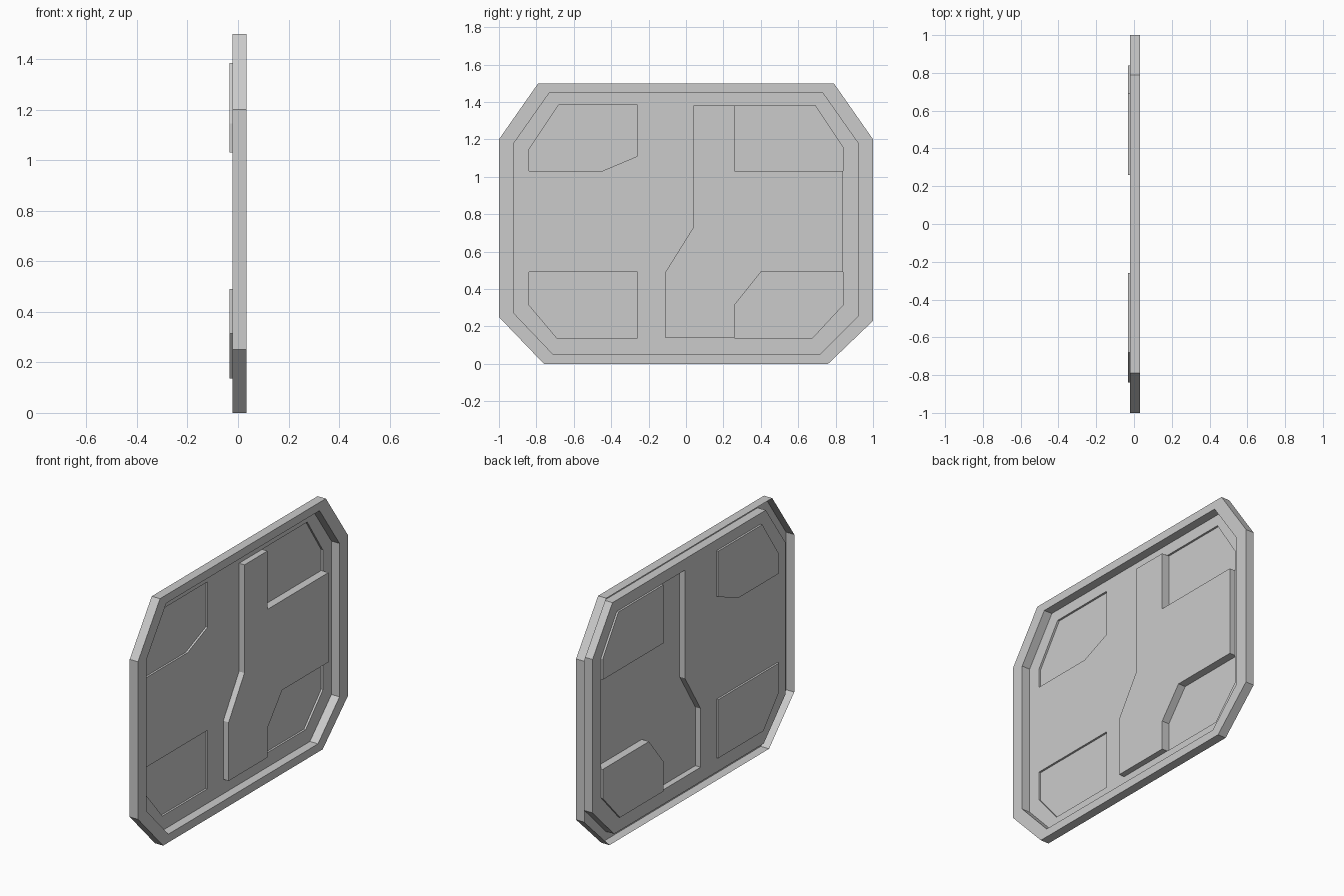
import bpy, bmesh

if "Cube" in bpy.data.objects:
    bpy.data.objects.remove(bpy.data.objects["Cube"])

RIM, PANEL, BLOCK, PAD = 0.033, -0.021, 0.015, -0.033   # x levels of the sheet

# Outlines in (y, z), counter-clockwise seen from +x
outer = [(-.76, 0), (.76, 0), (1, .23), (1, 1.2), (.79, 1.5), (-.79, 1.5), (-1, 1.2), (-1, .25)]
inner = [(-.71, .05), (.715, .05), (.92, .255), (.92, 1.18), (.73, 1.45), (-.73, 1.45), (-.92, 1.18), (-.92, .27)]
reliefs = {
    "upper_left_recess": (PAD, [(-.84, 1.03), (-.45, 1.03), (-.26, 1.11), (-.26, 1.385), (-.68, 1.385), (-.84, 1.145)]),
    "lower_left_recess": (PAD, [(-.69, .137), (-.26, .137), (-.26, .49), (-.84, .49), (-.84, .315)]),
    "upper_right_recess": (PAD, [(.26, 1.03), (.84, 1.03), (.84, 1.155), (.69, 1.382), (.26, 1.382)]),
    "lower_right_recess": (PAD, [(.26, .137), (.675, .137), (.84, .315), (.84, .49), (.40, .49), (.26, .315)]),
    "raised_block": (BLOCK, [(-.11, .137), (.26, .137), (.26, .315), (.40, .49), (.84, .49), (.84, 1.03),
                             (.26, 1.03), (.26, 1.382), (.04, 1.382), (.04, .73), (-.11, .49)]),
}


def edges_of(loop):
    return list(zip(loop, loop[1:] + loop[:1]))


def finish(bm, name):
    mesh = bpy.data.meshes.new(name)
    bm.to_mesh(mesh)
    bm.free()
    bpy.context.collection.objects.link(bpy.data.objects.new(name, mesh))


def ring(bm, loop, x):
    return [bm.verts.new((x, y, z)) for y, z in loop]


def bridge(bm, a, b):
    n = len(a)
    for i in range(n):
        j = (i + 1) % n
        bm.faces.new((a[i], a[j], b[j], b[i]))


# Open-backed frame: outer wall, front rim, inner wall
bm = bmesh.new()
rings = [ring(bm, outer, PANEL - .001), ring(bm, outer, RIM), ring(bm, inner, RIM), ring(bm, inner, PANEL)]
for a, b in zip(rings, rings[1:]):
    bridge(bm, a, b)
finish(bm, "frame")

# Recesses and raised block: flat face plus walls back to the panel level
for name, (x, loop) in reliefs.items():
    bm = bmesh.new()
    base, top = ring(bm, loop, PANEL), ring(bm, loop, x)
    bridge(bm, base, top)
    bm.faces.new(top)
    finish(bm, name)

# Panel with openings under the reliefs (edges shared by two reliefs are dropped)
border = {}
for loop in [inner] + [l for _, l in reliefs.values()]:
    for a, b in edges_of(loop):
        key = tuple(sorted((a, b)))
        border[key] = border.get(key, 0) + 1
bm = bmesh.new()
verts = {}
for key, count in border.items():
    if count == 1:
        ends = []
        for p in key:
            if p not in verts:
                verts[p] = bm.verts.new((PANEL, *p))
            ends.append(verts[p])
        bm.edges.new(ends)
bmesh.ops.triangle_fill(bm, edges=bm.edges[:], use_beauty=True, normal=(1, 0, 0))
bm.normal_update()
for f in bm.faces:
    if f.normal.x < 0:
        f.normal_flip()
finish(bm, "panel")
